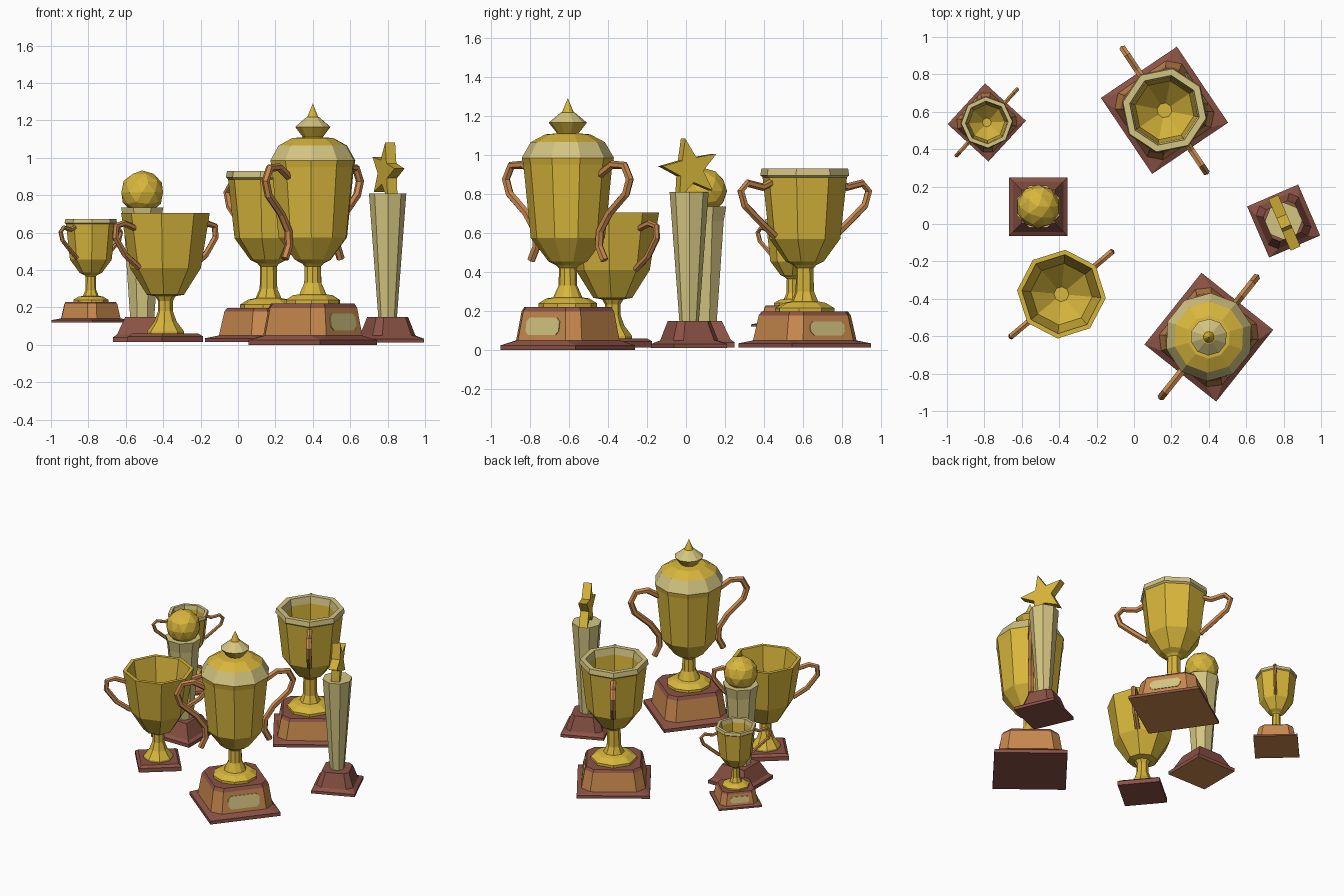
import bpy, bmesh, math
from mathutils import Matrix, Vector

if "Cube" in bpy.data.objects:
    bpy.data.objects.remove(bpy.data.objects["Cube"])


def material(name, rgb):
    m = bpy.data.materials.new(name)
    m.diffuse_color = (*rgb, 1)
    m.use_nodes = True
    m.node_tree.nodes["Principled BSDF"].inputs["Base Color"].default_value = m.diffuse_color
    return m


MATS = [material("gold", (0.69, 0.47, 0.045)),
        material("pale_gold", (0.66, 0.56, 0.22)),
        material("copper_wood", (0.58, 0.25, 0.075)),
        material("dark_red_wood", (0.26, 0.085, 0.06))]
GOLD, PALE, COPPER, RED = range(4)


def place(x, y, deg, z=0.0, s=1.0):
    return (Matrix.Translation((x, y, z)) @ Matrix.Rotation(math.radians(deg), 4, 'Z')
            @ Matrix.Scale(s, 4))


def finish(name, bm, mat):
    bmesh.ops.remove_doubles(bm, verts=bm.verts, dist=1e-5)
    bmesh.ops.recalc_face_normals(bm, faces=bm.faces)
    me = bpy.data.meshes.new(name)
    bm.to_mesh(me)
    bm.free()
    for m in MATS:
        me.materials.append(m)
    ob = bpy.data.objects.new(name, me)
    ob.matrix_world = mat
    bpy.context.collection.objects.link(ob)
    return ob


def skin(name, rings, colours, mat, bottom=None):
    """Skin a stack of rings; colours gives one material per band."""
    bm = bmesh.new()
    loops = [[bm.verts.new(p) for p in r] for r in rings]
    n = len(rings[0])
    if isinstance(colours, int):
        colours = [colours] * (len(rings) - 1)
    for a, b, c in zip(loops, loops[1:], colours):
        for i in range(n):
            j = (i + 1) % n
            bm.faces.new((a[i], a[j], b[j], b[i])).material_index = c
    bm.faces.new(loops[0][::-1]).material_index = colours[0] if bottom is None else bottom
    bm.faces.new(loops[-1]).material_index = colours[-1]
    return finish(name, bm, mat)


def lathe(name, profile, sides, colours, mat, phase=0.0):
    rings = [[(r * math.cos(phase + math.tau * i / sides),
               r * math.sin(phase + math.tau * i / sides), z) for i in range(sides)]
             for r, z in profile]
    return skin(name, rings, colours, mat)


def cut_rect(hx, hy, c, z):
    """Rectangle with chamfered corners (c = 0 gives plain corners)."""
    return [(hx, -hy + c, z), (hx, hy - c, z), (hx - c, hy, z), (-hx + c, hy, z),
            (-hx, hy - c, z), (-hx, -hy + c, z), (-hx + c, -hy, z), (hx - c, -hy, z)]


def base(name, levels, colours, mat, bottom=None):
    return skin(name, [cut_rect(a, a, c, z) for a, c, z in levels], colours, mat, bottom)


def plaque(name, y, z, hw, hh, mat):
    rings = []
    for w in (-0.004, 0.005):
        rings.append([(u, -(y + w) + v * 0.16, z + v)
                      for u, v, _ in cut_rect(hw, hh, 0.02, 0)])
    skin(name, rings, PALE, mat)


def handles(name, path, radius, mat):
    """Six-sided tubes swept along a path in the local xz plane, on both sides."""
    pts = [Vector((x, 0, z)) for x, z in path]
    for side, label in ((1, "a"), (-1, "b")):
        rings = []
        for i, p in enumerate(pts):
            t = (pts[min(i + 1, len(pts) - 1)] - pts[max(i - 1, 0)]).normalized()
            nrm = Vector((t.z, 0, -t.x))
            ring = []
            for k in range(6):
                a = math.tau * k / 6
                q = p + nrm * radius * math.cos(a) + Vector((0, radius * math.sin(a), 0))
                ring.append((side * q.x, q.y, q.z))
            rings.append(ring)
        skin(f"{name}_{label}", rings, COPPER, mat)


# Open cups with pale rims: one large, one small raised copy
def rimmed_cup(name, mat):
    base(name + "_base",
         [(0.245, 0, 0.015), (0.245, 0, 0.035), (0.215, 0.06, 0.05),
          (0.192, 0.055, 0.178), (0.18, 0.05, 0.197)],
         [RED, RED, COPPER, RED], mat, COPPER)
    plaque(name + "_plaque", 0.204, 0.112, 0.105, 0.036, mat)
    lathe(name + "_bowl",
          [(0.155, 0.195), (0.155, 0.215), (0.11, 0.242), (0.07, 0.25), (0.048, 0.30),
           (0.045, 0.42), (0.06, 0.435), (0.10, 0.455), (0.185, 0.57), (0.22, 0.885),
           (0.232, 0.895), (0.226, 0.93), (0.19, 0.93), (0.18, 0.88), (0.16, 0.60),
           (0.04, 0.48)],
          8, [GOLD] * 9 + [PALE] * 4 + [GOLD] * 2, mat)
    handles(name + "_handle",
            [(0.19, 0.865), (0.26, 0.835), (0.355, 0.855), (0.395, 0.815),
             (0.37, 0.74), (0.27, 0.655), (0.185, 0.585)], 0.02, mat)


rimmed_cup("large_cup", place(0.163, 0.608, 124))
rimmed_cup("small_cup", place(-0.787, 0.543, 227.5, 0.111, 0.604))

# Lidded cup
M = place(0.40, -0.605, 51.5)
base("lidded_cup_base",
     [(0.245, 0, 0), (0.245, 0, 0.025), (0.215, 0.06, 0.05),
      (0.193, 0.055, 0.198), (0.18, 0.05, 0.222)],
     [RED, RED, COPPER, RED], M)
plaque("lidded_cup_plaque", 0.204, 0.122, 0.108, 0.045, M)
lathe("lidded_cup_bowl",
      [(0.15, 0.22), (0.15, 0.24), (0.11, 0.265), (0.075, 0.27), (0.048, 0.33),
       (0.045, 0.42), (0.06, 0.435), (0.10, 0.455), (0.19, 0.575), (0.228, 0.95),
       (0.236, 0.985)], 10, GOLD, M)
lathe("lidded_cup_lid",
      [(0.236, 0.985), (0.19, 1.065), (0.115, 1.105), (0.055, 1.11), (0.098, 1.165),
       (0.038, 1.215), (0.03, 1.218), (0.0, 1.29)],
      10, [PALE, GOLD, GOLD, GOLD, PALE, GOLD, GOLD], M)
handles("lidded_cup_handle",
        [(0.21, 0.90), (0.29, 0.95), (0.37, 0.945), (0.405, 0.875), (0.38, 0.80),
         (0.27, 0.70), (0.21, 0.61), (0.205, 0.53), (0.24, 0.46)], 0.022, M)

# Plain cup on a thin plinth
M = place(-0.388, -0.375, 40)
base("plain_cup_base", [(0.143, 0, 0.015), (0.143, 0, 0.045), (0.125, 0, 0.06)], RED, M)
lathe("plain_cup_bowl",
      [(0.10, 0.06), (0.10, 0.072), (0.06, 0.125), (0.04, 0.18), (0.04, 0.235),
       (0.055, 0.26), (0.10, 0.268), (0.19, 0.41), (0.238, 0.705), (0.212, 0.705),
       (0.165, 0.42), (0.04, 0.30)], 8, GOLD, M)
handles("plain_cup_handle",
        [(0.215, 0.625), (0.29, 0.65), (0.345, 0.635), (0.35, 0.575),
         (0.28, 0.48), (0.185, 0.415)], 0.018, M)

# Ball trophy
M = place(-0.512, 0.093, 0)
base("ball_trophy_base",
     [(0.156, 0, 0.015), (0.156, 0, 0.04), (0.135, 0, 0.055), (0.09, 0, 0.15)],
     RED, M, COPPER)
lathe("ball_trophy_column",
      [(0.07, 0.148), (0.108, 0.66), (0.122, 0.735), (0.095, 0.735)], 8, PALE, M, math.pi / 8)
bm = bmesh.new()
bmesh.ops.create_icosphere(bm, subdivisions=2, radius=0.117,
                           matrix=Matrix.Translation((0, 0, 0.815)))
finish("ball_trophy_ball", bm, M)

# Star trophy
M = place(0.80, 0.016, 23.3)
base("star_trophy_base",
     [(0.1485, 0, 0.012), (0.1485, 0, 0.032), (0.125, 0.04, 0.05), (0.092, 0.03, 0.15)],
     RED, M)
lathe("star_trophy_column", [(0.05, 0.148), (0.1, 0.81)], 8, PALE, M, math.pi / 8)
rings = []
for x in (-0.029, 0.029):
    ring = []
    for k in range(10):
        r = 0.161 if k % 2 == 0 else 0.068
        a = math.radians(102 + 36 * k)
        ring.append((x, r * math.cos(a), 0.925 + r * math.sin(a)))
    rings.append(ring)
skin("star_trophy_star", rings, GOLD, M)
